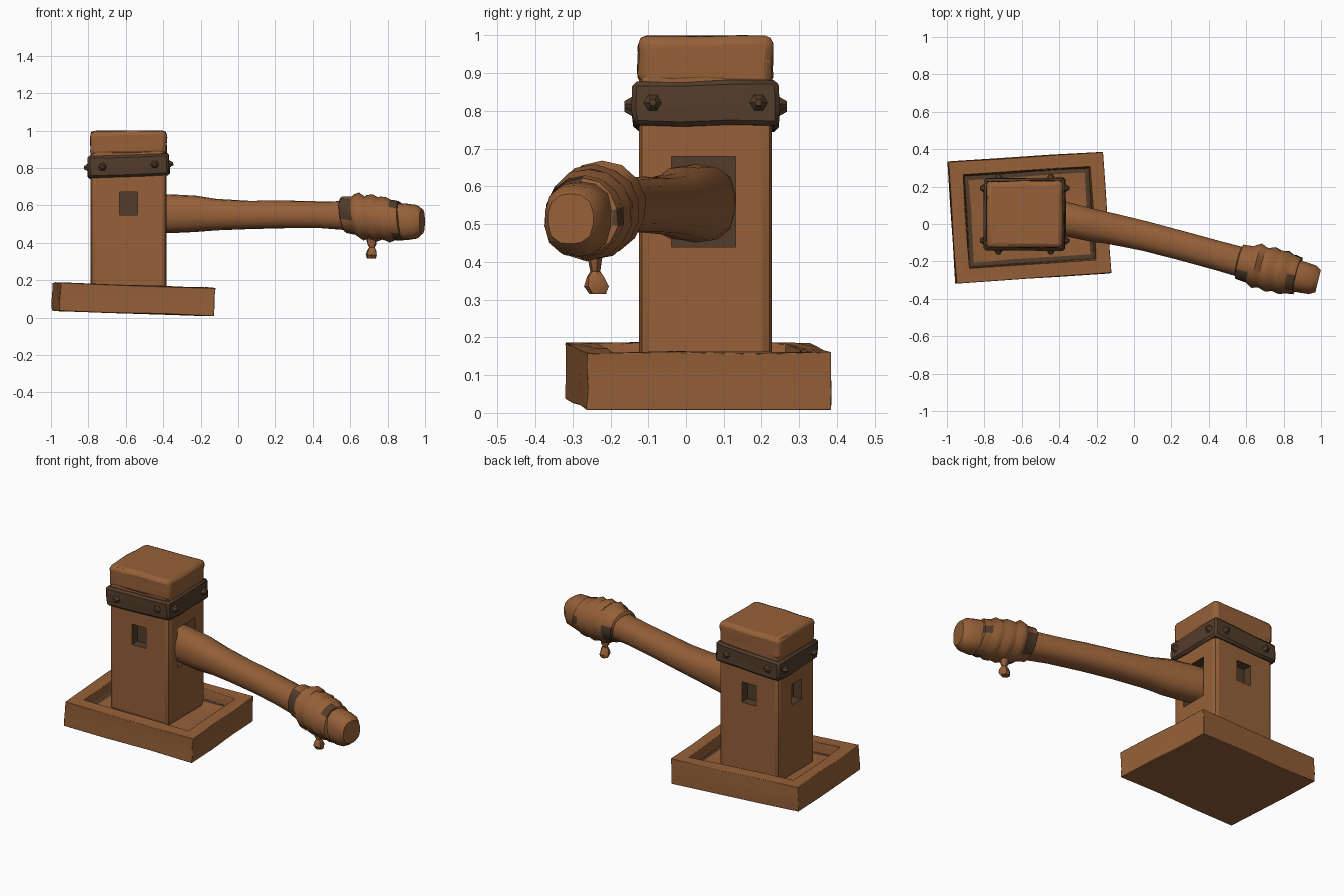
import bpy, bmesh, math, random
from mathutils import Vector, Matrix

random.seed(4)
if "Cube" in bpy.data.objects:
    bpy.data.objects.remove(bpy.data.objects["Cube"])


def material(name, rgb):
    m = bpy.data.materials.new(name)
    m.use_nodes = True
    m.diffuse_color = (*rgb, 1)
    m.node_tree.nodes["Principled BSDF"].inputs["Base Color"].default_value = (*rgb, 1)
    return m


WOOD = material("warm brown wood", (0.305, 0.118, 0.04))
DARK = material("dark brown iron", (0.085, 0.046, 0.024))


def finish(bm, name, mats=(WOOD, DARK), angle=40):
    bmesh.ops.recalc_face_normals(bm, faces=bm.faces)
    me = bpy.data.meshes.new(name)
    bm.to_mesh(me)
    bm.free()
    for m in mats:
        me.materials.append(m)
    ob = bpy.data.objects.new(name, me)
    bpy.context.collection.objects.link(ob)
    select(ob)
    bpy.ops.object.shade_smooth_by_angle(angle=math.radians(angle))
    return ob


def select(ob):
    bpy.ops.object.select_all(action='DESELECT')
    ob.select_set(True)
    bpy.context.view_layer.objects.active = ob


def box_mesh(size):
    bm = bmesh.new()
    bmesh.ops.create_cube(bm, size=1)
    bmesh.ops.scale(bm, vec=size, verts=bm.verts)
    return bm


def roughen(bm, cuts, amount):
    """Split the faces and nudge the points for a hand-hewn look."""
    bmesh.ops.subdivide_edges(bm, edges=bm.edges[:], cuts=cuts, use_grid_fill=True)
    for v in bm.verts:
        v.co += Vector([random.uniform(-amount, amount) for _ in range(3)])


def bevel(ob, width, segments=2):
    mod = ob.modifiers.new("worn edges", 'BEVEL')
    mod.width, mod.segments = width, segments
    mod.limit_method, mod.angle_limit = 'ANGLE', math.radians(45)
    select(ob)
    bpy.ops.object.modifier_apply(modifier=mod.name)


def top_face(bm):
    return max(bm.faces, key=lambda f: f.calc_center_median().z)


def loft(name, sections, sides=14, power=2.0, skew=0.0, rule=None, lump=0.0, angle=40):
    """Skin rings of (distance, y, z, half width, half height) along x."""
    bm = bmesh.new()
    rings = []
    for x, y, z, ry, rz in sections:
        ring = []
        for i in range(sides):
            a = math.tau * (i + 0.5) / sides
            c, s = math.cos(a), math.sin(a)
            k = (abs(c) ** power + abs(s) ** power) ** (-1 / power)
            k *= 1 + random.uniform(-lump, lump)
            ring.append(bm.verts.new((x + skew * s * k, y + ry * c * k, z + rz * s * k)))
        rings.append(ring)
    for r in range(len(rings) - 1):
        for i in range(sides):
            j = (i + 1) % sides
            f = bm.faces.new((rings[r][i], rings[r][j], rings[r + 1][j], rings[r + 1][i]))
            f.material_index = int(bool(rule and rule(r, i)))
    bm.faces.new(rings[0])
    bm.faces.new(rings[-1])
    return finish(bm, name, angle=angle)


# Base tray with a sunken middle and a dark strip round its floor
bm = box_mesh((0.83, 0.65, 0.15))
bmesh.ops.inset_region(bm, faces=[top_face(bm)], thickness=0.105)
floor = top_face(bm)
floor = min((f for f in bm.faces if f.normal.z > 0.9),
            key=lambda f: f.calc_center_median().xy.length)
bmesh.ops.inset_region(bm, faces=[floor], thickness=0.008, depth=-0.06)
strips = bmesh.ops.inset_region(bm, faces=[floor], thickness=0.035)["faces"]
for f in strips:
    f.material_index = 1
roughen(bm, 2, 0.003)
base = finish(bm, "base_tray")
bevel(base, 0.012)
base.matrix_world = (Matrix.Translation((-0.56, 0.035, 0.098))
                     @ Matrix.Rotation(math.radians(3.8), 4, 'Z')
                     @ Matrix.Rotation(math.radians(1.9), 4, 'Y'))

# Square post
CX, CY = -0.585, 0.052
bm = box_mesh((0.405, 0.352, 0.89))
bmesh.ops.subdivide_edges(bm, edges=[e for e in bm.edges if abs(e.verts[0].co.z - e.verts[1].co.z) > 0.5],
                          cuts=1, use_grid_fill=True)
post = finish(bm, "post")
bevel(post, 0.025, 2)
post.location = (CX, CY, 0.552)


# Sockets cut into the four sides of the post
def cut(centre, size):
    bm = box_mesh(size)
    bmesh.ops.translate(bm, vec=centre, verts=bm.verts)
    cutter = finish(bm, "socket_cutter", mats=(DARK,))
    cutter.hide_render = True
    mod = post.modifiers.new("socket", 'BOOLEAN')
    mod.operation, mod.solver, mod.object = 'DIFFERENCE', 'EXACT', cutter
    mod.material_mode = 'TRANSFER'
    select(post)
    bpy.ops.object.modifier_apply(modifier=mod.name)
    bpy.data.objects.remove(cutter)


for side in (-1, 1):
    cut((CX, CY + side * 0.18, 0.61), (0.095, 0.12, 0.125))
cut((CX - 0.205, CY, 0.61), (0.12, 0.095, 0.125))
cut((CX + 0.205, 0.046, 0.56), (0.12, 0.17, 0.24))
select(post)
bpy.ops.object.shade_smooth_by_angle(angle=math.radians(40))

# Worn crown on the post
bm = box_mesh((0.408, 0.356, 0.13))
roughen(bm, 3, 0.004)
crown = finish(bm, "post_crown")
bevel(crown, 0.022)
crown.location = (CX, CY, 0.932)

# Iron collar with rivets
bm = box_mesh((0.435, 0.386, 0.118))
roughen(bm, 2, 0.004)
collar = finish(bm, "iron_collar", mats=(DARK,))
bevel(collar, 0.012, 1)
tilt = Matrix.Translation((CX, CY, 0.812)) @ Matrix.Rotation(math.radians(-2.5), 4, 'Y')
collar.matrix_world = tilt
for axis in range(4):
    reach = 0.216 if axis % 2 == 0 else 0.192
    for side in (-1, 1):
        bm = bmesh.new()
        bmesh.ops.create_cone(bm, cap_ends=True, segments=6, radius1=0.026, radius2=0.009, depth=0.026)
        rivet = finish(bm, "collar_rivet", mats=(DARK,), angle=25)
        rivet.matrix_world = (tilt @ Matrix.Rotation(axis * math.pi / 2, 4, 'Z')
                              @ Matrix.Translation((reach + 0.01, side * 0.14, 0))
                              @ Matrix.Rotation(math.pi / 2, 4, 'Y'))

# Handle, grip wrap and end knob share one slanted axis
axis = Matrix.Translation((-0.38, 0.03, 0)) @ Matrix.Rotation(math.radians(-13.8), 4, 'Z')
handle = loft("handle", [
    (-0.07, 0, 0.555, 0.085, 0.100), (0.02, 0, 0.555, 0.090, 0.103),
    (0.16, 0.002, 0.555, 0.088, 0.098), (0.27, 0.008, 0.551, 0.084, 0.084),
    (0.45, 0.012, 0.549, 0.080, 0.076), (0.65, 0.010, 0.551, 0.078, 0.074),
    (0.85, 0.004, 0.549, 0.078, 0.072), (1.00, 0, 0.545, 0.080, 0.078),
    (1.20, -0.002, 0.525, 0.085, 0.092), (1.32, 0, 0.512, 0.084, 0.098),
    (1.375, 0, 0.512, 0.079, 0.090), (1.405, 0, 0.514, 0.062, 0.066)],
    power=2.6, lump=0.015)
handle.matrix_world = axis

# Cloth grip: bulging turns, with dark worn patches on the outer turns
turns = [(0.97, 0.088), (0.975, 0.098), (1.03, 0.103), (1.04, 0.112), (1.07, 0.126), (1.10, 0.113),
         (1.11, 0.116), (1.145, 0.126), (1.175, 0.114), (1.185, 0.117), (1.215, 0.122),
         (1.245, 0.108), (1.255, 0.110), (1.29, 0.104), (1.295, 0.088)]
last = len(turns) - 1
wrap = loft("grip_wrap",
            [(x, 0, 0.55 - 0.1 * (x - 0.97), r * 0.98, r) for x, r in turns],
            skew=-0.012, lump=0.03, angle=50,
            rule=lambda r, i: (r < 3 and i % 7 > 3) or (r > last - 4 and i % 5 > 2))
wrap.matrix_world = axis

# Knotted cloth tail below the grip
tail = loft("cloth_tail", [
    (0, 0, 0, 0.022, 0.028), (0.03, 0, 0, 0.018, 0.024), (0.045, 0, 0, 0.014, 0.016),
    (0.06, 0, 0, 0.025, 0.024), (0.085, 0.004, 0, 0.032, 0.030),
    (0.105, 0.008, 0, 0.022, 0.024)], sides=7, lump=0.12)
tail.location = (0.715, -0.24, 0.42)
tail.rotation_euler = (0, math.pi / 2, 0)
